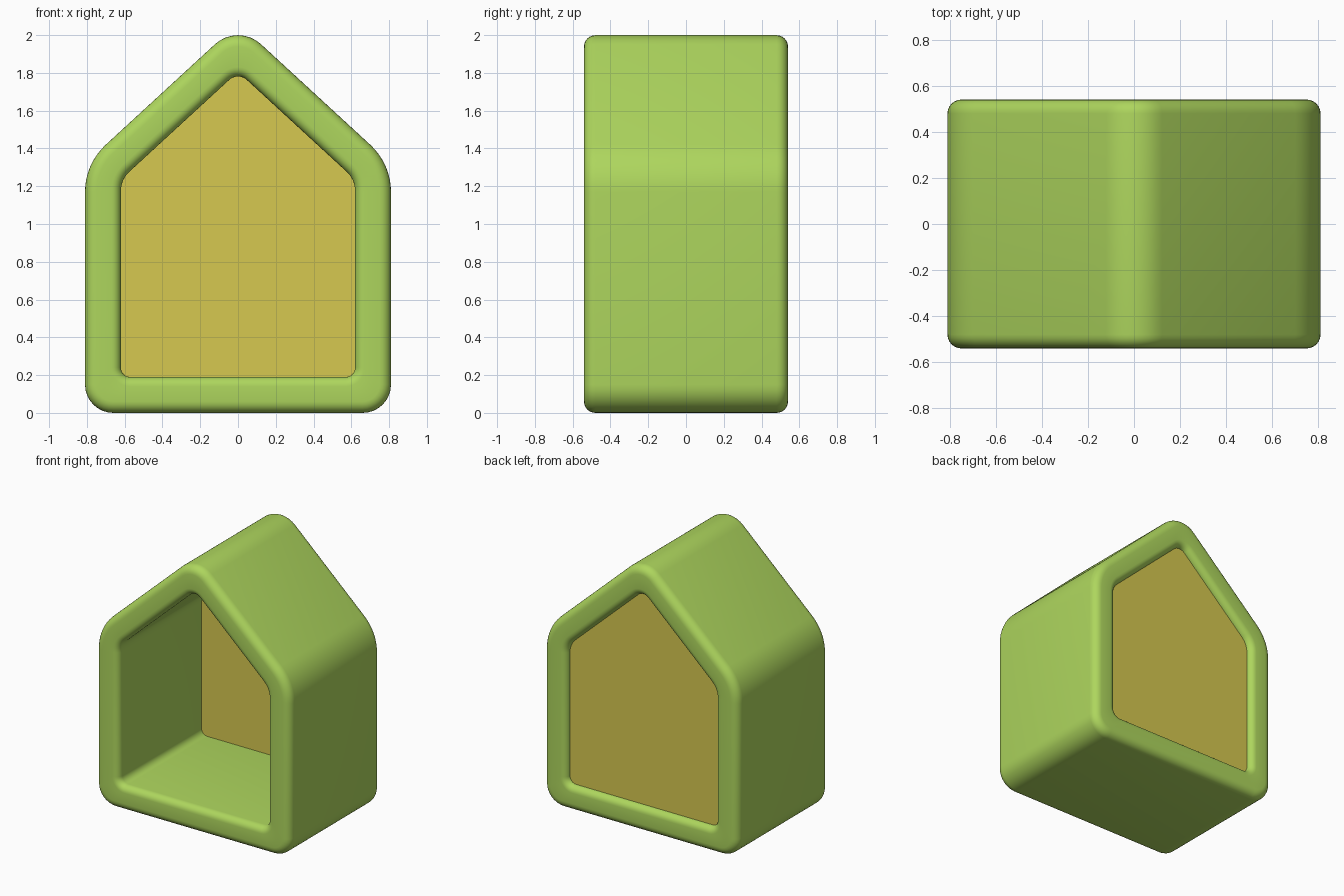
import bpy, bmesh, math
from mathutils import Vector

if "Cube" in bpy.data.objects:
    bpy.data.objects.remove(bpy.data.objects["Cube"])

SLOPE = 0.92                      # roof pitch
LIFT = math.sqrt(1 + SLOPE ** 2)  # vertical shift of the roof per unit of inset
HALF_Y = 0.54


def material(name, colour):
    mat = bpy.data.materials.new(name)
    mat.diffuse_color = (*colour, 1)
    mat.use_nodes = True
    mat.node_tree.nodes["Principled BSDF"].inputs["Base Color"].default_value = mat.diffuse_color
    return mat


def fillet(corners, steps=8):
    """Round each (point, radius) corner of a convex polygon."""
    out, n = [], len(corners)
    for i, (p, r) in enumerate(corners):
        a = (corners[i - 1][0] - p).normalized()
        b = (corners[(i + 1) % n][0] - p).normalized()
        half = a.angle(b) / 2
        centre = p + (a + b).normalized() * (r / math.sin(half))
        start = p + a * (r / math.tan(half)) - centre
        end = p + b * (r / math.tan(half)) - centre
        sweep = math.pi - 2 * half
        for k in range(steps + 1):
            t = k / steps
            v = (start * math.sin((1 - t) * sweep) + end * math.sin(t * sweep)) / math.sin(sweep)
            out.append(centre + v)
    return out


def house(inset, foot, shoulder, ridge):
    """House outline inset from the outer wall, with three corner radii."""
    w, base, top = 0.81 - inset, inset, 2.064 - inset * LIFT
    eave = top - SLOPE * w
    pts = [((-w, base), foot), ((w, base), foot), ((w, eave), shoulder),
           ((0, top), ridge), ((-w, eave), shoulder)]
    return fillet([(Vector(p), r) for p, r in pts])


def outer(o):
    return house(o, 0.15 - o, 0.34 - o, 0.18 - o)


def inner(o):
    g = 0.19 - o
    return house(o, 0.05 + g, 0.14 + g, 0.07 + g)


def loft(name, sections, mat, closed):
    """Skin a list of (outline, y) loops; cap the ends unless closed."""
    bm = bmesh.new()
    loops = [[bm.verts.new((p.x, y, p.y)) for p in outline] for outline, y in sections]
    pairs = list(zip(loops, loops[1:]))
    if closed:
        pairs.append((loops[-1], loops[0]))
    else:
        bm.faces.new(loops[0])
        bm.faces.new(loops[-1])
    for l0, l1 in pairs:
        for i in range(len(l0)):
            j = (i + 1) % len(l0)
            bm.faces.new((l0[i], l0[j], l1[j], l1[i]))
    bmesh.ops.recalc_face_normals(bm, faces=bm.faces)
    mesh = bpy.data.meshes.new(name)
    bm.to_mesh(mesh)
    bm.free()
    mesh.materials.append(mat)
    obj = bpy.data.objects.new(name, mesh)
    bpy.context.collection.objects.link(obj)
    bpy.ops.object.select_all(action='DESELECT')
    obj.select_set(True)
    bpy.context.view_layer.objects.active = obj
    bpy.ops.object.shade_smooth_by_angle(angle=math.radians(40))
    return obj


green = material("leaf green", (0.42, 0.67, 0.11))
yellow = material("mustard yellow", (0.67, 0.58, 0.08))

# Frame: cross-section walked around the wall, with rounded rims
R_OUT, R_IN = 0.06, 0.05
arc = [math.radians(90 * k / 6) for k in range(7)]
front = [(outer(R_OUT * (1 - math.cos(a))), -HALF_Y + R_OUT * (1 - math.sin(a))) for a in arc]
front += [(inner(0.19 - R_IN * (1 - math.sin(a))), -HALF_Y + R_IN * (1 - math.cos(a))) for a in arc]
back = [(outline, -y) for outline, y in reversed(front)]
loft("house_frame", front + back, green, True)

# Back panel, set just inside the rear rim
panel = inner(0.188)
loft("back_panel", [(panel, 0.45), (panel, 0.495)], yellow, False)
